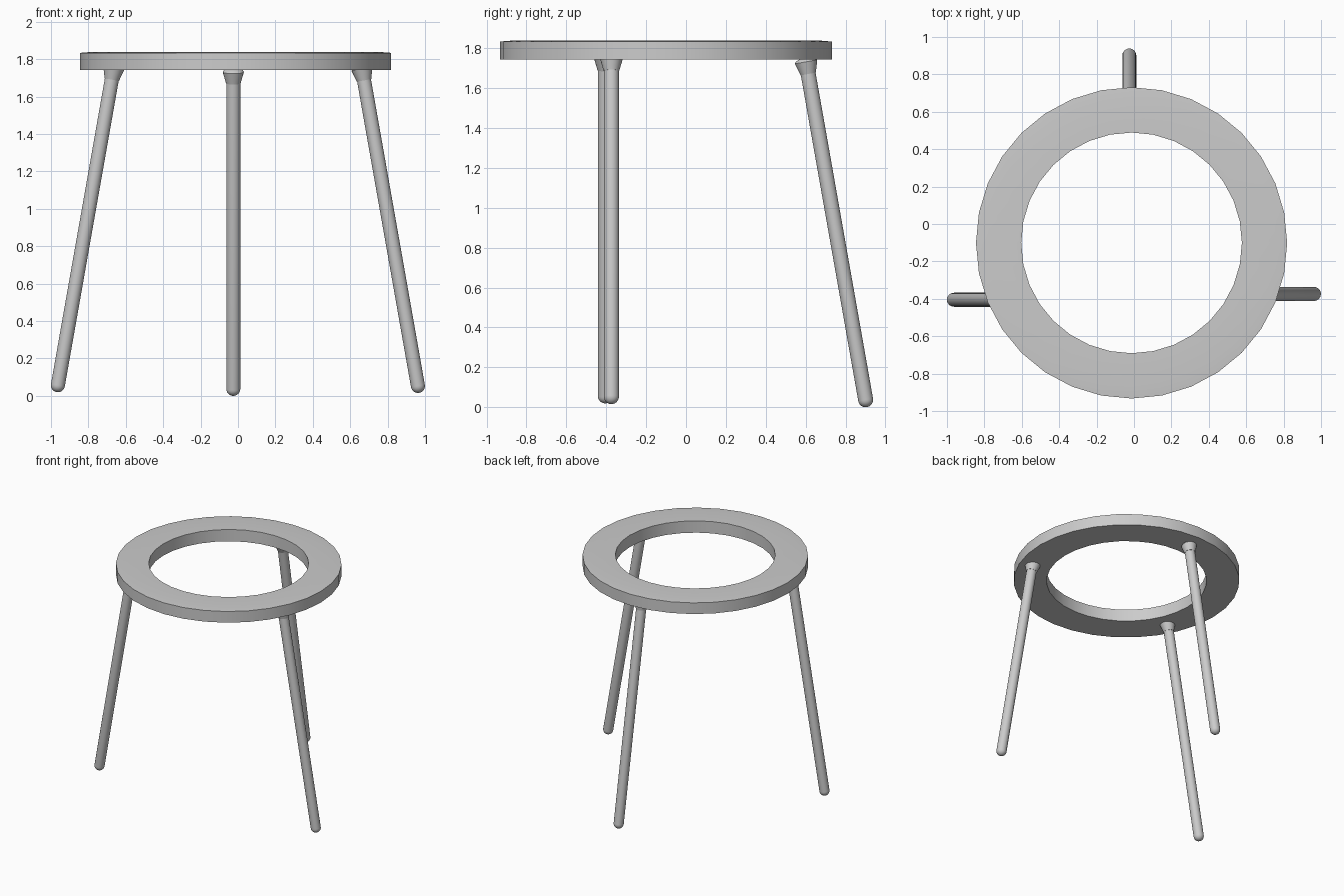
import bpy, bmesh, math
from mathutils import Vector, Matrix

if "Cube" in bpy.data.objects:
    bpy.data.objects.remove(bpy.data.objects["Cube"])


def lathe(name, profile, sides, closed=False, matrix=None, angle=35):
    """Spin an (r, z) profile around z; r = 0 points become poles."""
    bm = bmesh.new()
    vs = [bm.verts.new((r, 0, z)) for r, z in profile]
    edges = [bm.edges.new((a, b)) for a, b in zip(vs, vs[1:])]
    if closed:
        edges.append(bm.edges.new((vs[-1], vs[0])))
    bmesh.ops.spin(bm, geom=vs + edges, cent=(0, 0, 0), axis=(0, 0, 1),
                   angle=math.tau, steps=sides, use_merge=False)
    bmesh.ops.remove_doubles(bm, verts=bm.verts, dist=1e-4)
    bmesh.ops.recalc_face_normals(bm, faces=bm.faces)
    me = bpy.data.meshes.new(name)
    bm.to_mesh(me)
    bm.free()
    ob = bpy.data.objects.new(name, me)
    bpy.context.collection.objects.link(ob)
    if matrix:
        ob.matrix_world = matrix
    bpy.ops.object.select_all(action='DESELECT')
    ob.select_set(True)
    bpy.context.view_layer.objects.active = ob
    bpy.ops.object.shade_smooth_by_angle(angle=math.radians(angle))
    return ob


# Ring top: flat 32-sided annulus with a very slight crown
lathe("ring_top",
      [(0.59, 1.743), (0.832, 1.743), (0.832, 1.834), (0.77, 1.839), (0.59, 1.839)],
      32, closed=True, matrix=Matrix.Translation((-0.013, -0.101, 0)))

# Leg: round-ended rod; collar: flared socket that meets the ring
R, LENGTH = 0.0375, 1.725
foot = [(R * math.sin(a), -R * math.cos(a))
        for a in (i * math.pi / 12 for i in range(7))]
foot[0] = (0, -R)
leg_profile = foot + [(R, LENGTH), (0, LENGTH)]
collar_profile = [(0, LENGTH - 0.066), (0.039, LENGTH - 0.066), (0.045, LENGTH - 0.045),
                  (0.053, LENGTH - 0.018), (0.057, LENGTH - 0.004),
                  (0.05, LENGTH + 0.006), (0.03, LENGTH + 0.014), (0, LENGTH + 0.016)]

# Each leg leans 10 degrees inward from its foot
lean = math.radians(10)
for side, pos, inward in [("left", (-0.963, -0.405, 0.057), (1, 0)),
                          ("right", (0.962, -0.374, 0.053), (-1, 0)),
                          ("back", (-0.025, 0.901, 0.0375), (0, -1))]:
    axis = Vector((inward[0] * math.sin(lean), inward[1] * math.sin(lean), math.cos(lean)))
    m = Matrix.Translation(pos) @ Vector((0, 0, 1)).rotation_difference(axis).to_matrix().to_4x4()
    lathe(side + "_leg", leg_profile, 24, matrix=m)
    lathe(side + "_leg_collar", collar_profile, 24, matrix=m)
